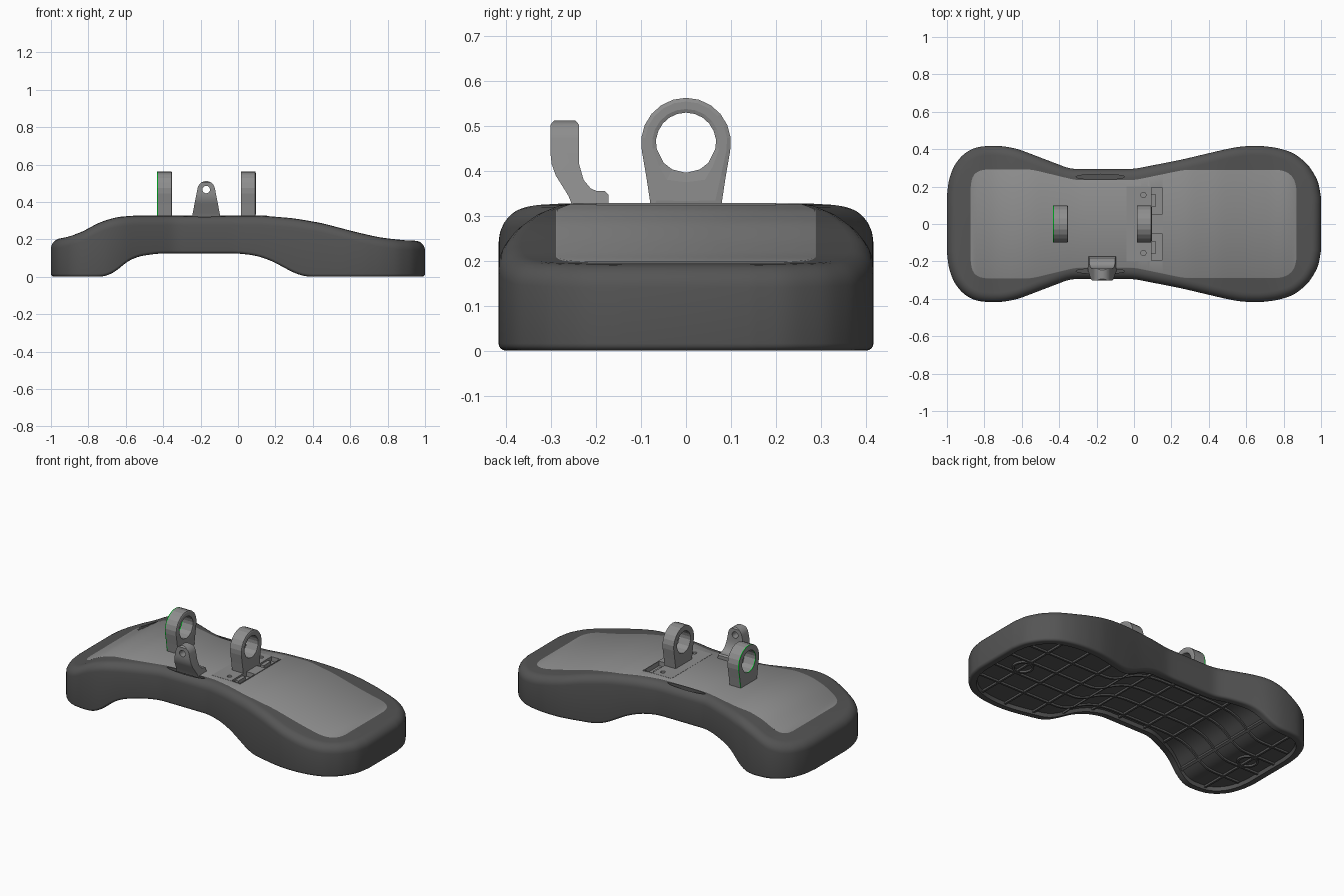
import bpy, bmesh, math

if "Cube" in bpy.data.objects:
    bpy.data.objects.remove(bpy.data.objects["Cube"])


def mesh_obj(name, verts, faces, mat=None):
    me = bpy.data.meshes.new(name)
    me.from_pydata(verts, [], faces)
    bm = bmesh.new()
    bm.from_mesh(me)
    bmesh.ops.recalc_face_normals(bm, faces=bm.faces)
    bm.to_mesh(me)
    bm.free()
    ob = bpy.data.objects.new(name, me)
    bpy.context.collection.objects.link(ob)
    if mat:
        me.materials.append(mat)
    return ob


def material(name, col):
    m = bpy.data.materials.new(name)
    m.diffuse_color = (*col, 1)
    m.use_nodes = True
    m.node_tree.nodes["Principled BSDF"].inputs["Base Color"].default_value = m.diffuse_color
    return m


def dense(pts, step=0.02, passes=3):
    """Subdivide a polyline evenly and relax its corners."""
    out = []
    for a, b in zip(pts, pts[1:]):
        n = max(1, round(math.dist(a, b) / step))
        out += [(a[0] + (b[0] - a[0]) * k / n, a[1] + (b[1] - a[1]) * k / n) for k in range(n)]
    out.append(pts[-1])
    for _ in range(passes):
        out = [out[0]] + [tuple((p[k] + 2 * q[k] + r[k]) / 4 for k in (0, 1))
                          for p, q, r in zip(out, out[1:], out[2:])] + [out[-1]]
    return out


def lookup(line, x):
    if x <= line[0][0]:
        return line[0][1]
    for a, b in zip(line, line[1:]):
        if a[0] <= x <= b[0] and b[0] > a[0]:
            return a[1] + (b[1] - a[1]) * (x - a[0]) / (b[0] - a[0])
    return line[-1][1]


def loft(name, half, rings, mat):
    """Mirrored outline; each ring = (inset, height function)."""
    n, verts, faces = len(half), [], []
    m = 2 * n
    ext = [(half[0][0], -half[0][1])] + half + [(half[-1][0], -half[-1][1])]
    for d, zf in rings:
        up = []
        for i in range(n):
            (ax, ay), (bx, by) = ext[i], ext[i + 2]
            l = math.hypot(bx - ax, by - ay)
            up.append((half[i][0] + d * (by - ay) / l, half[i][1] - d * (bx - ax) / l))
        verts += [(x, y, zf(x)) for x, y in up] + [(x, -y, zf(x)) for x, y in reversed(up)]
    for r in range(len(rings) - 1):
        for i in range(m):
            j = (i + 1) % m
            faces.append((r * m + i, r * m + j, r * m + m + j, r * m + m + i))
    for o in (0, (len(rings) - 1) * m):
        faces += [(o + i, o + i + 1, o + m - 2 - i, o + m - 1 - i) for i in range(n - 1)]
    return mesh_obj(name, verts, faces, mat)


def prism(name, pts, lo, hi, place, mat=None):
    n = len(pts)
    v = [place(a, b, c) for c in (lo, hi) for a, b in pts]
    f = [tuple(range(n)), tuple(range(n, 2 * n))]
    f += [(i, (i + 1) % n, n + (i + 1) % n, n + i) for i in range(n)]
    return mesh_obj(name, v, f, mat)


def circle(cx, cy, rx, ry=None, n=20):
    ry = ry or rx
    return [(cx + rx * math.cos(2 * math.pi * i / n), cy + ry * math.sin(2 * math.pi * i / n)) for i in range(n)]


def rect(x0, x1, y0, y1):
    return [(x0, y0), (x1, y0), (x1, y1), (x0, y1)]


def boolean(ob, cutter, op='DIFFERENCE', keep=False):
    mod = ob.modifiers.new("cut", 'BOOLEAN')
    mod.operation, mod.object, mod.solver = op, cutter, 'EXACT'
    bpy.context.view_layer.objects.active = ob
    bpy.ops.object.modifier_apply(modifier=mod.name)
    if not keep:
        bpy.data.objects.remove(cutter)


def smooth(ob, deg=30):
    bpy.ops.object.select_all(action='DESELECT')
    ob.select_set(True)
    bpy.context.view_layer.objects.active = ob
    bpy.ops.object.shade_smooth_by_angle(angle=math.radians(deg))


XY = lambda a, b, c: (a, b, c)
XZ = lambda a, b, c: (a, c, b)
rubber = material("dark_rubber", (0.09, 0.09, 0.09))
grey = material("mid_grey", (0.27, 0.27, 0.27))
green = material("green", (0.0, 0.85, 0.03))

# Side-view profiles and plan outlines
top_line = dense([(-1, .2), (-.93, .207), (-.84, .235), (-.74, .29), (-.65, .318), (-.55, .326), (.12, .326),
                  (.3, .311), (.45, .285), (.62, .24), (.75, .21), (.85, .197), (1, .19)])
bot_line = dense([(-1, 0), (-.71, 0), (-.65, .03), (-.59, .085), (-.53, .11), (-.42, .125), (0, .125),
                  (.1, .113), (.18, .085), (.3, .02), (.36, 0), (1, 0)])
base_half = dense([(-1, .15), (-.992, .23), (-.962, .315), (-.91, .378), (-.85, .41), (-.78, .418), (-.7, .417),
                   (-.62, .401), (-.34, .294), (0, .294), (.25, .343), (.5, .402), (.58, .416), (.68, .418),
                   (.77, .407), (.855, .38), (.932, .318), (.985, .23), (1, .14)])
plate_half = dense([(-.873, .2), (-.867, .25), (-.845, .283), (-.8, .292), (-.55, .292), (-.31, .234), (0, .234),
                    (.27, .29), (.78, .29), (.83, .275), (.86, .24), (.868, .19)])
top = lambda x: lookup(top_line, x)
bot = lambda x: lookup(bot_line, x)

# Rubber base: recess, rim, wall, rounded shoulder, top
R, r = .05, .016
rings = [(.05, lambda x: bot(x) + .022), (.044, bot)]
rings += [(r * (1 - math.sin(a)), lambda x, a=a: bot(x) + r * (1 - math.cos(a)))
          for a in (k * math.pi / 8 for k in range(5))]
rings += [(R * (1 - math.cos(a)), lambda x, a=a: top(x) - R * (1 - math.sin(a)))
          for a in (k * math.pi / 12 for k in range(7))]
base = loft("rubber_base", base_half, rings, rubber)

# Inset top plate
plate = loft("top_plate", plate_half, [(0, lambda x: top(x) - .05), (0, lambda x: top(x)),
                                       (.003, lambda x: top(x) + .0015)], grey)
panel = prism("centre_panel", rect(-.04, .155, -.2, .2), .31, .3285, XY, grey)

# Slots and screw holes (base pocket is slightly larger), waist recesses
for s in (-1, 1):
    boolean(base, prism("pocket", rect(.02, .16, *sorted((s * .04, s * .205))), .285, .318, XY))
    boolean(base, prism("pocket_top", rect(.03, .156, *sorted((s * .045, s * .2))), .3, .4, XY))
    boolean(base, prism("recess", circle(-.18, s * .252, .13, .014, 24), .305, .4, XY))
    cuts = [prism("slot", rect(.093, .15, *sorted((s * .05, s * .195))), .3, .4, XY),
            prism("hole", circle(.05, s * .155, .014, n=16), .3, .4, XY)]
    for c in cuts:
        boolean(plate, c, keep=True)
        boolean(panel, c)
    prism("slot_step", rect(.093, .115, *sorted((s * .09, s * .16))), .295, .318, XY, grey)
for ob in (base, plate, panel):
    smooth(ob)


# Underside ribs following the arch
def rib(name, path, w, closed=False):
    n, v, f = len(path), [], []
    for i, (x, y) in enumerate(path):
        a = path[i - 1] if i or closed else path[0]
        b = path[(i + 1) % n] if i < n - 1 or closed else path[-1]
        l = math.dist(a, b)
        nx, ny = -(b[1] - a[1]) / l * w / 2, (b[0] - a[0]) / l * w / 2
        for s, h in ((-1, .01), (1, .01), (1, .03), (-1, .03)):
            px, py = x + s * nx, y + s * ny
            v.append((px, py, bot(px) + h))
    for i in range(n if closed else n - 1):
        j = (i + 1) % n
        f += [(4 * i + k, 4 * i + (k + 1) % 4, 4 * j + (k + 1) % 4, 4 * j + k) for k in range(4)]
    if not closed:
        f += [(0, 1, 2, 3), tuple(4 * n - 4 + k for k in range(4))]
    smooth(mesh_obj(name, v, f, rubber))


for y, e in ((-.21, .93), (-.07, .95), (.07, .95), (.21, .93)):
    rib("long_rib", [(-e + 2 * e * k / 80, y) for k in range(81)], .012)
for k in range(10):
    x = -.82 + k * .18
    h = lookup(base_half, x) - .045
    rib("cross_rib", [(x, -h), (x, h)], .012)
for x in (-.82, .8):
    rib("round_rib", circle(x, 0, .055, n=24), .012, True)


# Upright eyelets
def eyelet(name, x0, x1, edge=None):
    cz, e = .463, .005
    outer = [(.1 * math.cos(a), cz + .1 * math.sin(a)) for a in (math.radians(-10 + 200 * k / 12) for k in range(13))]
    outer += [(-.088, .385), (-.077, .312), (0, .312), (.077, .312), (.088, .385)]
    sec = [(x0, 0), (x0 + e, 0), (x1 - .003, 0), (x1, .25), (x1, .75), (x1 - .003, 1), (x0 + e, 1), (x0, 1)]
    v, f, n, m = [], [], len(outer), len(sec)
    for y, z in outer:
        a = math.atan2(z - cz, y)
        iy, iz = .067 * math.cos(a), cz + .067 * math.sin(a)
        v += [(x, y + (iy - y) * t, z + (iz - z) * t) for x, t in sec]
    for i in range(n):
        j = (i + 1) % n
        f += [(i * m + k, i * m + (k + 1) % m, j * m + (k + 1) % m, j * m + k) for k in range(m)]
    ob = mesh_obj(name, v, f, grey)
    if edge:
        ob.data.materials.append(edge)
        for p in ob.data.polygons:
            p.material_index = 1 if p.index % m in (0, 6) else 0


eyelet("left_eyelet", -.432, -.352, green)
eyelet("right_eyelet", .015, .095)

# Front tab: bent side profile trimmed by a tapered front profile
tab = prism("front_tab", [(-.302, .503), (-.294, .512), (-.246, .512), (-.238, .503), (-.238, .415), (-.228, .38),
                          (-.212, .361), (-.2, .356), (-.182, .356), (-.173, .348), (-.173, .315), (-.25, .315),
                          (-.262, .345), (-.29, .39), (-.299, .415), (-.302, .44)],
            -.25, -.09, lambda a, b, c: (c, a, b), grey)
arc = [(-.17 + .047 * math.cos(a), .465 + .047 * math.sin(a)) for a in (math.radians(10 + 16 * k) for k in range(11))]
boolean(tab, prism("trim", arc + [(-.248, .31), (-.092, .31)], -.35, -.1, XZ), 'INTERSECT')
boolean(tab, prism("hole", circle(-.17, .466, .02), -.35, -.1, XZ))
smooth(tab)
